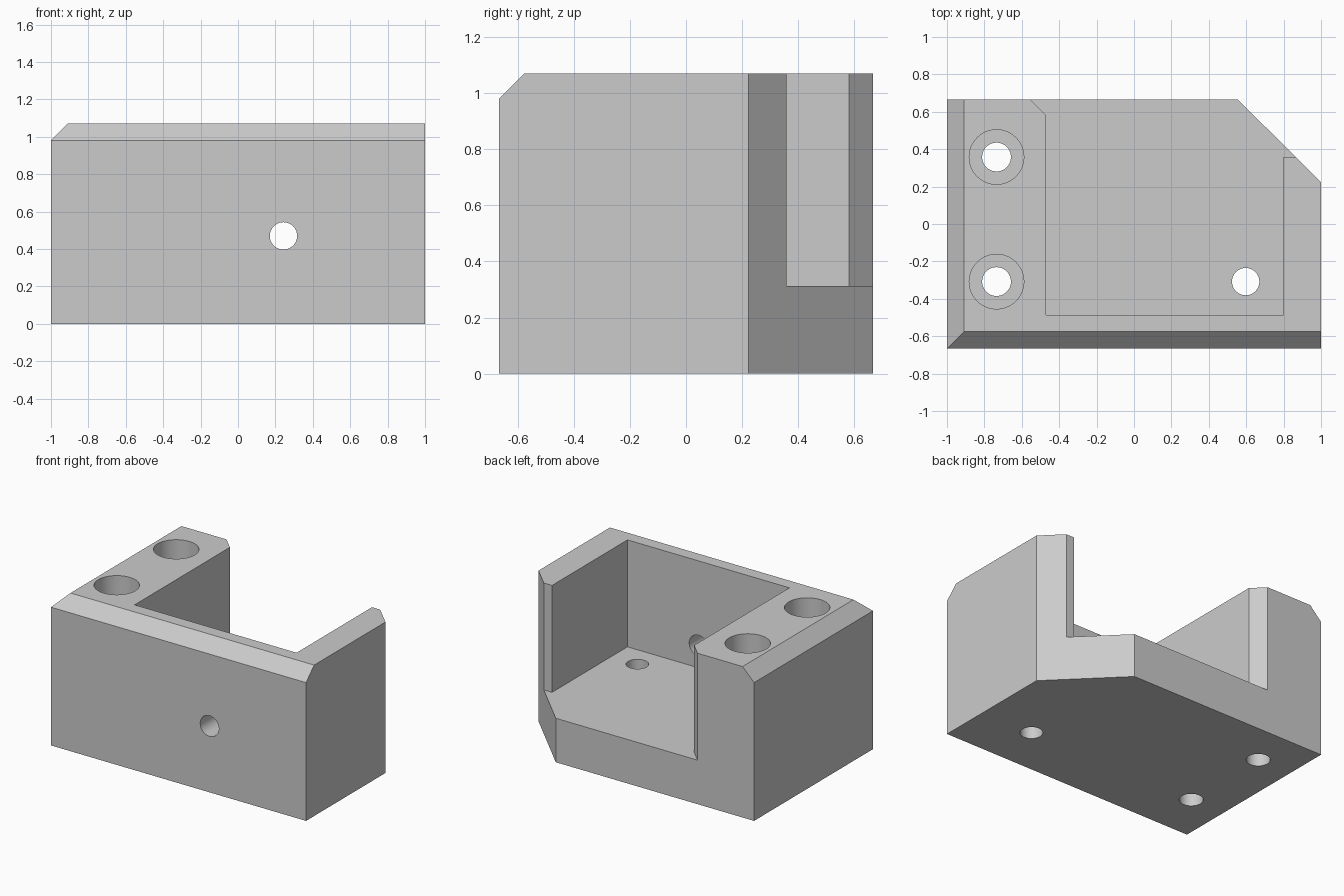
import bpy
import bmesh
from math import radians
from mathutils import Vector

if "Cube" in bpy.data.objects:
    bpy.data.objects.remove(bpy.data.objects["Cube"], do_unlink=True)

X, Y, TOP = 1.0, 0.666, 1.07
FLOOR, CHAMFER = 0.312, 0.09

grey = bpy.data.materials.new("plain grey")
grey.use_nodes = True
grey.diffuse_color = (0.6, 0.6, 0.6, 1)
grey.node_tree.nodes["Principled BSDF"].inputs["Base Color"].default_value = grey.diffuse_color


def prism(name, outline, low, high):
    """Extrude a plan outline from one height to another."""
    bm = bmesh.new()
    face = bm.faces.new([bm.verts.new((x, y, low)) for x, y in outline])
    up = bmesh.ops.extrude_face_region(bm, geom=[face])["geom"]
    verts = [v for v in up if isinstance(v, bmesh.types.BMVert)]
    bmesh.ops.translate(bm, verts=verts, vec=(0, 0, high - low))
    bmesh.ops.recalc_face_normals(bm, faces=bm.faces)
    mesh = bpy.data.meshes.new(name)
    bm.to_mesh(mesh)
    bm.free()
    mesh.materials.append(grey)
    obj = bpy.data.objects.new(name, mesh)
    bpy.context.collection.objects.link(obj)
    return obj


def drill(name, radius, depth, location, tilt=0):
    bpy.ops.mesh.primitive_cylinder_add(vertices=64, radius=radius, depth=depth,
                                        location=location, rotation=(tilt, 0, 0))
    obj = bpy.context.object
    obj.name = name
    obj.data.materials.append(grey)
    return obj


def subtract(target, cutter):
    mod = target.modifiers.new("cut", "BOOLEAN")
    mod.operation = "DIFFERENCE"
    mod.solver = "EXACT"
    mod.object = cutter
    bpy.context.view_layer.objects.active = target
    bpy.ops.object.modifier_apply(modifier=mod.name)
    bpy.data.objects.remove(cutter, do_unlink=True)


# Block with one clipped rear corner
block = prism("bracket_block",
              [(-X, -Y), (X, -Y), (X, 0.223), (0.555, Y), (-X, Y)], 0, TOP)

# Chamfers along the front and right top edges
bm = bmesh.new()
bm.from_mesh(block.data)
for point, normal in (((0, CHAMFER - Y, TOP), (0, -1, 1)),
                      ((CHAMFER - X, 0, TOP), (-1, 0, 1))):
    cut = bmesh.ops.bisect_plane(bm, geom=bm.verts[:] + bm.edges[:] + bm.faces[:],
                                 plane_co=Vector(point), plane_no=Vector(normal),
                                 clear_outer=True)
    rim = [e for e in cut["geom_cut"] if isinstance(e, bmesh.types.BMEdge)]
    bmesh.ops.contextual_create(bm, geom=rim)
bmesh.ops.recalc_face_normals(bm, faces=bm.faces)
bm.to_mesh(block.data)
bm.free()

# Pocket open to the top and back, with a bevelled mouth
pocket = [(-0.47, -0.487), (0.8, -0.487), (0.8, 0.358), (1.2, 0.358),
          (1.2, 0.9), (-0.79, 0.9), (-0.47, 0.58)]
subtract(block, prism("pocket_cutter", pocket, FLOOR, 1.5))

# Counterbored screw holes in the thick wall
for y in (0.358, -0.308):
    subtract(block, drill("screw_cutter", 0.077, 3, (-0.735, y, 0.5)))
    subtract(block, drill("head_cutter", 0.146, 1, (-0.735, y, FLOOR + 0.5)))

# Floor hole and front hole
subtract(block, drill("floor_cutter", 0.073, 1, (0.597, -0.308, 0.2)))
subtract(block, drill("front_cutter", 0.073, 0.5, (0.243, -0.6, 0.47), radians(90)))

# Smooth bores, crisp edges
bpy.ops.object.select_all(action="DESELECT")
block.select_set(True)
bpy.context.view_layer.objects.active = block
bpy.ops.object.shade_smooth_by_angle(angle=radians(30))
